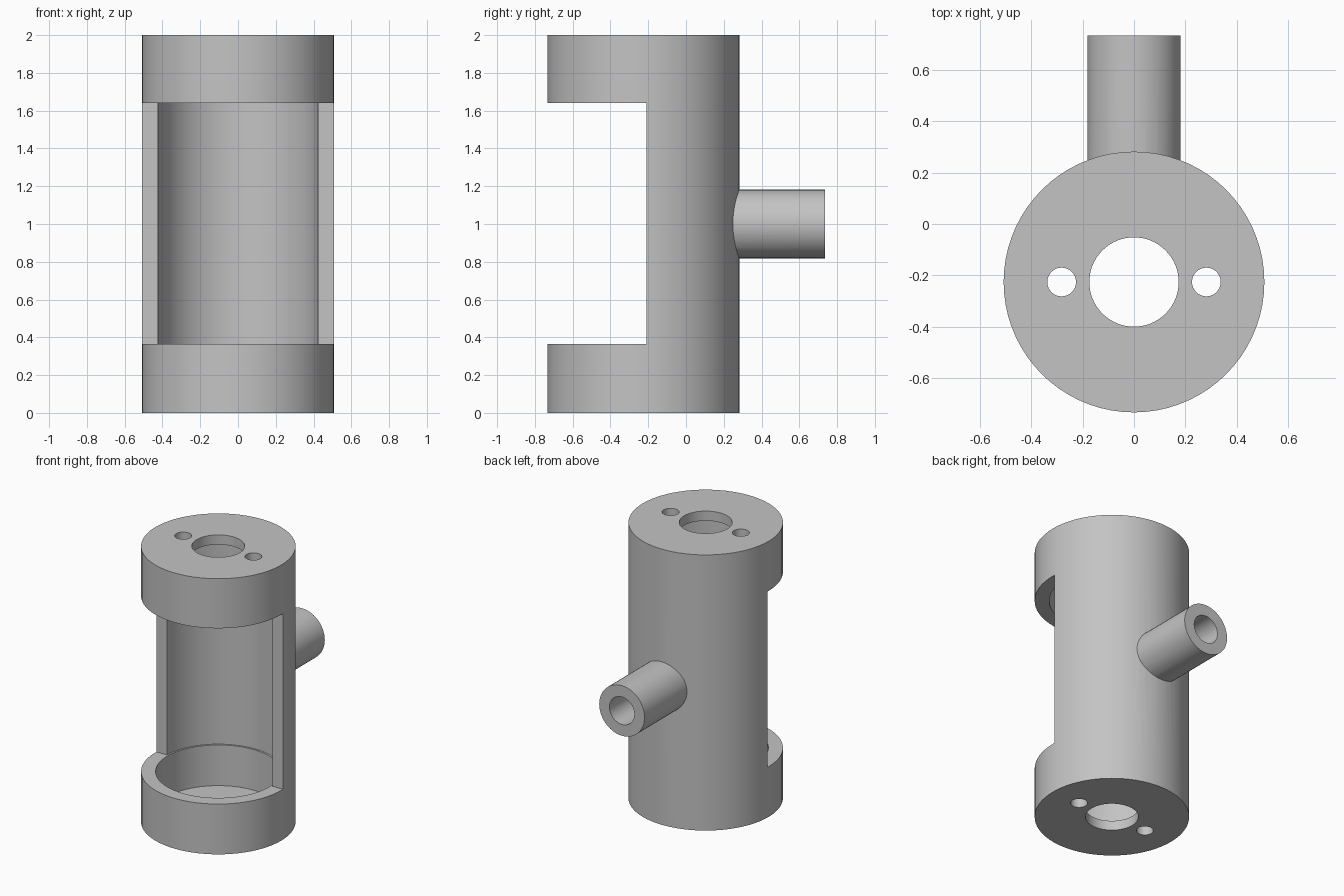
import bpy, bmesh, math
from mathutils import Matrix

cube = bpy.data.objects.get("Cube")
if cube:
    bpy.data.objects.remove(cube, do_unlink=True)

AXIS_Y = -0.226          # centre line of the upright housing
R_OUT, R_BORE, R_MID = 0.508, 0.412, 0.425
R_HOLE, PLATE = 0.174, 0.07
RIM_LOW, RIM_HIGH = 0.365, 1.64

grey = bpy.data.materials.new("plain grey")
grey.use_nodes = True
colour = (0.55, 0.55, 0.55, 1)
grey.diffuse_color = colour
grey.node_tree.nodes["Principled BSDF"].inputs["Base Color"].default_value = colour


def add_object(name, bm):
    bmesh.ops.recalc_face_normals(bm, faces=bm.faces)
    mesh = bpy.data.meshes.new(name)
    bm.to_mesh(mesh)
    bm.free()
    mesh.materials.append(grey)
    obj = bpy.data.objects.new(name, mesh)
    bpy.context.collection.objects.link(obj)
    return obj


def revolve(name, profile, matrix, steps=72):
    """Turn a closed (radius, height) profile about z, then place it."""
    bm = bmesh.new()
    rings = []
    for r, z in profile:
        angles = [2 * math.pi * i / steps for i in range(steps)]
        rings.append([bm.verts.new((r * math.cos(a), r * math.sin(a), z)) for a in angles])
    for a, b in zip(rings, rings[1:] + rings[:1]):
        for i in range(steps):
            j = (i + 1) % steps
            bm.faces.new((a[i], a[j], b[j], b[i]))
    bm.transform(matrix)
    return add_object(name, bm)


def combine(target, other, operation):
    mod = target.modifiers.new("combine", "BOOLEAN")
    mod.operation, mod.solver, mod.object = operation, "EXACT", other
    bpy.context.view_layer.objects.active = target
    bpy.ops.object.modifier_apply(modifier=mod.name)
    bpy.data.objects.remove(other, do_unlink=True)


# Hollow housing with end plates and a slightly wider middle bore
lower = [(R_MID, RIM_LOW), (R_BORE, RIM_LOW), (R_BORE, PLATE), (R_HOLE, PLATE), (R_HOLE, 0), (R_OUT, 0)]
upper = [(R_OUT, 2), (R_HOLE, 2), (R_HOLE, 2 - PLATE), (R_BORE, 2 - PLATE),
         (R_BORE, RIM_HIGH), (R_MID, RIM_HIGH)]
housing = revolve("housing", lower + upper, Matrix.Translation((0, AXIS_Y, 0)))

# Front window, cut back to the middle of the housing
bm = bmesh.new()
bmesh.ops.create_cube(bm, size=1)
back_y = -0.21
bm.transform(Matrix.Translation((0, back_y - 0.5, (RIM_LOW + RIM_HIGH) / 2))
             @ Matrix.Diagonal((2, 1, RIM_HIGH - RIM_LOW, 1)))
combine(housing, add_object("window_cutter", bm), "DIFFERENCE")

# Pairs of small holes through both end plates
for side in (-1, 1):
    bm = bmesh.new()
    bmesh.ops.create_cone(bm, cap_ends=True, segments=32, radius1=0.056, radius2=0.056, depth=3,
                          matrix=Matrix.Translation((side * 0.282, AXIS_Y, 1)))
    combine(housing, add_object("hole_cutter", bm), "DIFFERENCE")

# Rear pipe, its bore closed by the housing wall
start, end, outer, inner = 0.215, 0.735, 0.182, 0.1
pipe = revolve("rear_pipe", [(inner, start), (outer, start), (outer, end), (inner, end)],
               Matrix.Translation((0, 0, 1)) @ Matrix.Rotation(-math.pi / 2, 4, "X"), 48)
combine(housing, pipe, "UNION")

# Smooth round walls, sharp rims
bpy.ops.object.select_all(action="DESELECT")
housing.select_set(True)
bpy.context.view_layer.objects.active = housing
bpy.ops.object.shade_smooth_by_angle(angle=math.radians(30))
